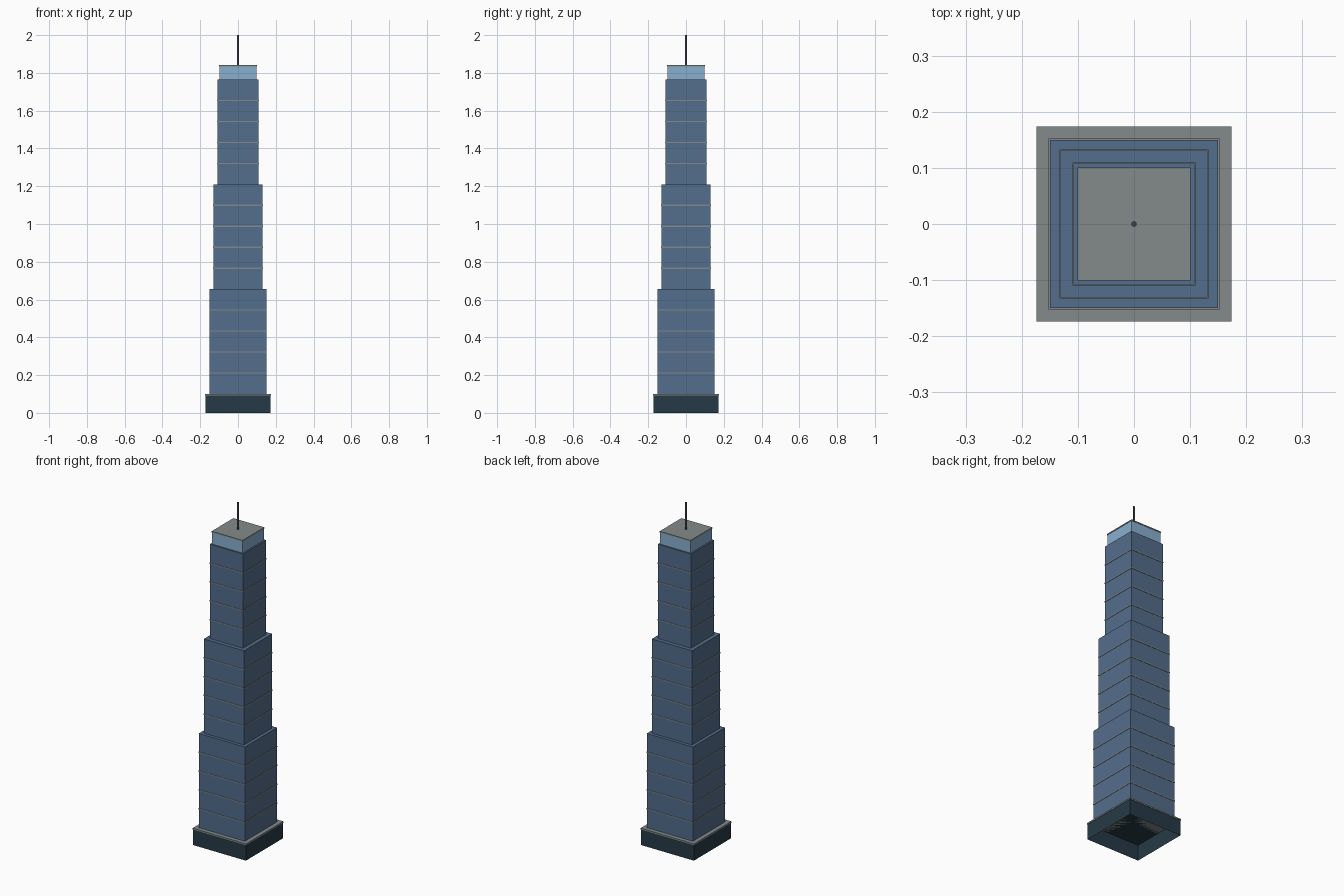
import bpy, bmesh

if "Cube" in bpy.data.objects:
    bpy.data.objects.remove(bpy.data.objects["Cube"])


def material(name, rgb):
    # sRGB bytes to linear
    lin = [((c / 255 + 0.055) / 1.055) ** 2.4 for c in rgb]
    m = bpy.data.materials.new(name)
    m.diffuse_color = (*lin, 1)
    m.use_nodes = True
    m.node_tree.nodes["Principled BSDF"].inputs["Base Color"].default_value = m.diffuse_color
    return m


glass = material("blue_glass", (84, 109, 140))
crown_glass = material("pale_glass", (137, 176, 207))
stone = material("grey_stone", (132, 138, 138))
dark = material("dark_podium", (38, 58, 70))
metal = material("dark_metal", (62, 68, 76))


def block(name, half, z0, z1, mat, open_bottom=False):
    bm = bmesh.new()
    bmesh.ops.create_cube(bm, size=1)
    for v in bm.verts:
        v.co = (v.co.x * 2 * half, v.co.y * 2 * half, z1 if v.co.z > 0 else z0)
    if open_bottom:
        bm.normal_update()
        bmesh.ops.delete(bm, geom=[f for f in bm.faces if f.normal.z < -0.5],
                         context='FACES')
    me = bpy.data.meshes.new(name)
    bm.to_mesh(me)
    bm.free()
    me.materials.append(mat)
    ob = bpy.data.objects.new(name, me)
    bpy.context.collection.objects.link(ob)
    return ob


# Podium, hollow from below, with a stone ledge
block("podium", 0.172, 0, 0.092, dark, open_bottom=True)
block("podium_ledge", 0.174, 0.092, 0.1, stone)

# Three stepped tiers with four floor bands each
STEP = 0.111
z = 0.1
for i, half in enumerate((0.15, 0.131, 0.108), 1):
    block(f"tier_{i}", half, z, z + 5 * STEP, glass)
    for k in range(1, 5):
        zc = z + k * STEP
        block(f"tier_{i}_band_{k}", half + 0.002, zc - 0.003, zc + 0.003, stone)
    z += 5 * STEP

# Crown and roof slab
block("crown", 0.099, z, 1.834, crown_glass)
block("roof_slab", 0.101, 1.834, 1.841, stone)

# Antenna
bpy.ops.mesh.primitive_cylinder_add(vertices=12, radius=0.005, depth=0.16,
                                    location=(0, 0, 1.92))
antenna = bpy.context.object
antenna.name = "antenna"
antenna.data.materials.append(metal)
